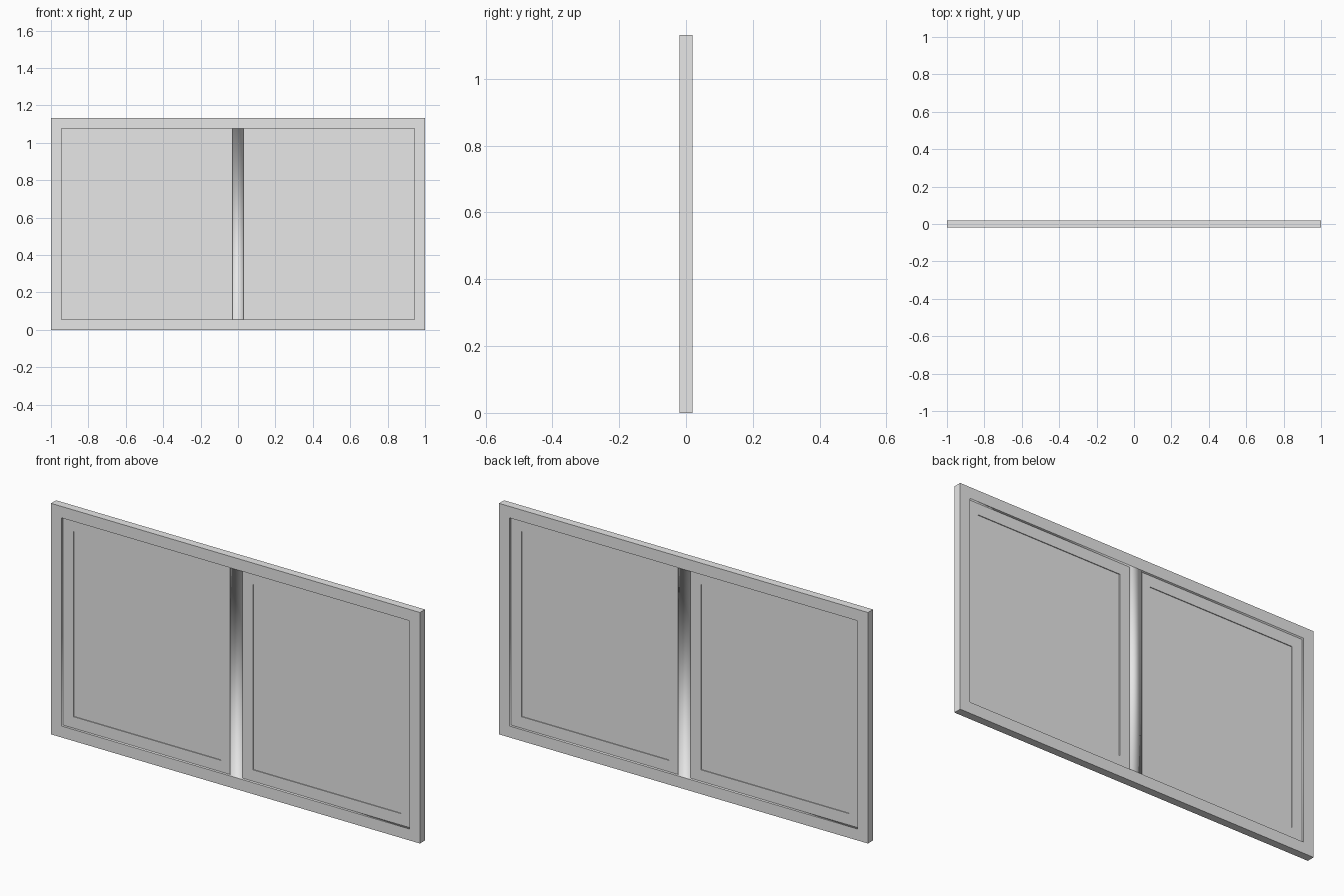
import bpy
import bmesh
from mathutils import Vector

if "Cube" in bpy.data.objects:
    bpy.data.objects.remove(bpy.data.objects["Cube"], do_unlink=True)

HEIGHT = 1.132      # overall height, width is 2
HALF_T = 0.0195     # half the frame thickness
RAIL = 0.056        # width of the outer rails
HALF_BAR = 0.03     # half the centre bar width
PANE_T = 0.007      # half thickness of the pane border
STEP = 0.004        # depth of the inner pane recess

grey = bpy.data.materials.new("plain grey")
grey.use_nodes = True
colour = (0.8, 0.8, 0.8, 1)
grey.diffuse_color = colour
grey.node_tree.nodes["Principled BSDF"].inputs["Base Color"].default_value = colour


def finish(name, bm):
    bmesh.ops.recalc_face_normals(bm, faces=bm.faces)
    mesh = bpy.data.meshes.new(name)
    bm.to_mesh(mesh)
    bm.free()
    mesh.materials.append(grey)
    obj = bpy.data.objects.new(name, mesh)
    bpy.context.collection.objects.link(obj)
    return obj


# Frame: a grid sheet with two openings, extruded to full thickness
xs = [-1, RAIL - 1, -HALF_BAR, HALF_BAR, 1 - RAIL, 1]
zs = [0, RAIL, HEIGHT - RAIL, HEIGHT]
bm = bmesh.new()
grid = [[bm.verts.new((x, -HALF_T, z)) for z in zs] for x in xs]
for i in range(len(xs) - 1):
    for j in range(len(zs) - 1):
        if j == 1 and i in (1, 3):
            continue
        bm.faces.new((grid[i][j], grid[i + 1][j], grid[i + 1][j + 1], grid[i][j + 1]))
ext = bmesh.ops.extrude_face_region(bm, geom=bm.faces[:])
moved = [g for g in ext["geom"] if isinstance(g, bmesh.types.BMVert)]
bmesh.ops.translate(bm, verts=moved, vec=(0, 2 * HALF_T, 0))
bmesh.ops.recalc_face_normals(bm, faces=bm.faces)

# The centre bar and the inner walls share soft normals
for f in bm.faces:
    f.normal_update()
    c = f.calc_center_median()
    inside = abs(c.x) < 0.99 and 0.01 < c.z < HEIGHT - 0.01
    wall = abs(f.normal.y) < 0.5 and inside
    bar = abs(c.x) < HALF_BAR / 2 and RAIL < c.z < HEIGHT - RAIL
    f.smooth = wall or bar
finish("window_frame", bm)

# Panes: thin slabs with a shallow inset recess on front and back
pane_w = 1 - RAIL - HALF_BAR
pane_h = HEIGHT - 2 * RAIL
for name, side in (("right_pane", -1), ("left_pane", 1)):
    bm = bmesh.new()
    bmesh.ops.create_cube(bm, size=1)
    bmesh.ops.scale(bm, verts=bm.verts, vec=(pane_w, 2 * PANE_T, pane_h))
    bm.normal_update()
    broad = [f for f in bm.faces if abs(f.normal.y) > 0.9]
    bmesh.ops.inset_individual(bm, faces=broad, thickness=RAIL, use_even_offset=True)
    caps = bmesh.ops.extrude_discrete_faces(bm, faces=broad)["faces"]
    for cap in caps:
        inward = -STEP if cap.calc_center_median().y > 0 else STEP
        bmesh.ops.translate(bm, verts=cap.verts[:], vec=Vector((0, inward, 0)))
    pane = finish(name, bm)
    pane.location = (side * (HALF_BAR + pane_w / 2), 0, HEIGHT / 2)
